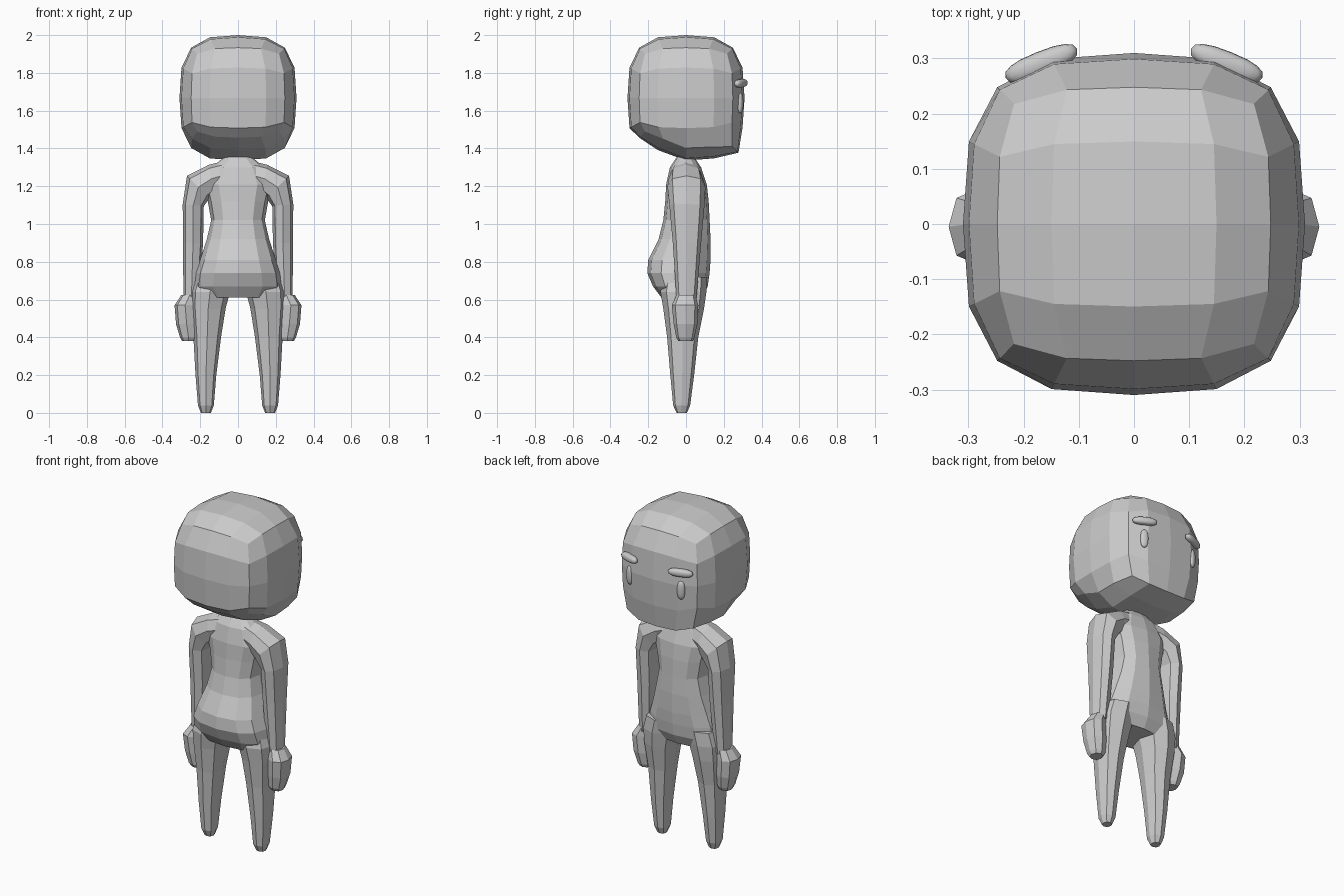
import bpy, bmesh
from math import cos, sin, pi, radians
from mathutils import Matrix, Vector

if "Cube" in bpy.data.objects:
    bpy.data.objects.remove(bpy.data.objects["Cube"])

grey = bpy.data.materials.new("plain grey")
grey.use_nodes = True
colour = (0.6, 0.6, 0.6, 1)
grey.diffuse_color = colour
grey.node_tree.nodes["Principled BSDF"].inputs["Base Color"].default_value = colour


def finish(bm, name, smooth=False):
    bmesh.ops.recalc_face_normals(bm, faces=bm.faces)
    mesh = bpy.data.meshes.new(name)
    bm.to_mesh(mesh)
    bm.free()
    mesh.materials.append(grey)
    for p in mesh.polygons:
        p.use_smooth = smooth
    ob = bpy.data.objects.new(name, mesh)
    bpy.context.collection.objects.link(ob)
    return ob


def signed_pow(v, e):
    return abs(v) ** e * (1 if v >= 0 else -1)


def loft(name, rings, side=1, sides=10, power=0.85):
    """Skin rings of (x, z, half width, back y, front y, tilt in degrees)."""
    bm = bmesh.new()
    loops = []
    for x, z, r, back, front, tilt in rings:
        t, loop = radians(tilt), []
        for i in range(sides):
            a = 2 * pi * i / sides
            u = r * signed_pow(cos(a), power)
            y = (back + front) / 2 + (front - back) / 2 * signed_pow(sin(a), power)
            loop.append(bm.verts.new((side * (x + u * cos(t)), y, z + u * sin(t))))
        loops.append(loop)
    for a, b in zip(loops, loops[1:]):
        for i in range(sides):
            j = (i + 1) % sides
            bm.faces.new((a[i], a[j], b[j], b[i]))
    bm.faces.new(loops[0])
    bm.faces.new(loops[-1])
    return finish(bm, name)


# Head: a gridded cube pushed out to a rounded block, with chin and sloped nape
bm = bmesh.new()
bmesh.ops.create_cube(bm, size=2)
bmesh.ops.subdivide_edges(bm, edges=bm.edges[:], cuts=3, use_grid_fill=True)
for v in bm.verts:
    raw = v.co.copy()
    n = sum(abs(c) ** 3.1 for c in raw) ** (1 / 3.1)
    p = raw / n
    x, y, z = p.x * 0.31, p.y * 0.31, 1.668 + p.z * 0.332
    if raw.z < -0.9:
        if raw.y < 0:
            z += 0.055 * min(1, -raw.y * 1.6)
        elif raw.y > 0.9:
            y, z = y * 1.12, z - 0.025
    v.co = (x, y, z)
finish(bm, "head")

# Torso with narrow waist and full seat
loft("torso", [
    (0, 1.37, 0.05, -0.04, 0.035, 0),
    (0, 1.345, 0.085, -0.055, 0.05, 0),
    (0, 1.30, 0.14, -0.085, 0.08, 0),
    (0, 1.21, 0.185, -0.105, 0.11, 0),
    (0, 1.12, 0.16, -0.11, 0.12, 0),
    (0, 1.02, 0.142, -0.12, 0.125, 0),
    (0, 0.92, 0.165, -0.145, 0.13, 0),
    (0, 0.81, 0.20, -0.20, 0.13, 0),
    (0, 0.74, 0.225, -0.205, 0.125, 0),
    (0, 0.67, 0.235, -0.175, 0.115, 0),
    (0, 0.61, 0.19, -0.13, 0.085, 0),
], sides=12)

for side, word in ((1, "left"), (-1, "right")):
    # Tapered leg ending in a blunt foot
    loft(word + "_leg", [
        (0.13, 0.72, 0.10, -0.12, 0.11, 0),
        (0.148, 0.64, 0.105, -0.135, 0.108, 0),
        (0.158, 0.55, 0.092, -0.12, 0.095, 0),
        (0.163, 0.40, 0.073, -0.10, 0.065, 0),
        (0.17, 0.20, 0.055, -0.083, 0.043, 0),
        (0.17, 0.04, 0.042, -0.068, 0.022, 0),
        (0.17, 0.0, 0.026, -0.05, 0.005, 0),
    ], side, 8)
    # Shoulder bending down into the arm
    loft(word + "_arm", [
        (0.05, 1.265, 0.075, -0.075, 0.07, 90),
        (0.14, 1.24, 0.075, -0.092, 0.09, 78),
        (0.21, 1.195, 0.085, -0.098, 0.103, 45),
        (0.237, 1.10, 0.056, -0.088, 0.098, 5),
        (0.238, 0.90, 0.053, -0.07, 0.08, 0),
        (0.247, 0.60, 0.042, -0.05, 0.055, 0),
    ], side, 8)
    # Mitten hand
    loft(word + "_hand", [
        (0.255, 0.625, 0.045, -0.05, 0.05, 0),
        (0.28, 0.57, 0.056, -0.075, 0.065, 0),
        (0.272, 0.47, 0.056, -0.065, 0.06, 0),
        (0.262, 0.40, 0.045, -0.052, 0.045, 0),
        (0.262, 0.38, 0.034, -0.04, 0.035, 0),
    ], side, 8)
    # Eye and brow: flattened beads on the face, turned along its curve
    for part, z, y, size, roll in (("eye", 1.64, 0.286, (0.022, 0.016, 0.054), 0),
                                   ("brow", 1.745, 0.291, (0.07, 0.022, 0.022), 3)):
        bm = bmesh.new()
        bmesh.ops.create_uvsphere(bm, u_segments=16, v_segments=10, radius=1)
        m = (Matrix.Translation((side * 0.168, y, z))
             @ Matrix.Rotation(radians(-22 * side), 4, 'Z')
             @ Matrix.Rotation(radians(roll * side), 4, 'Y')
             @ Matrix.Diagonal(Vector(size).to_4d()))
        for v in bm.verts:
            v.co = m @ Vector([signed_pow(c, 0.8) for c in v.co])
        finish(bm, f"{word}_{part}", True)
